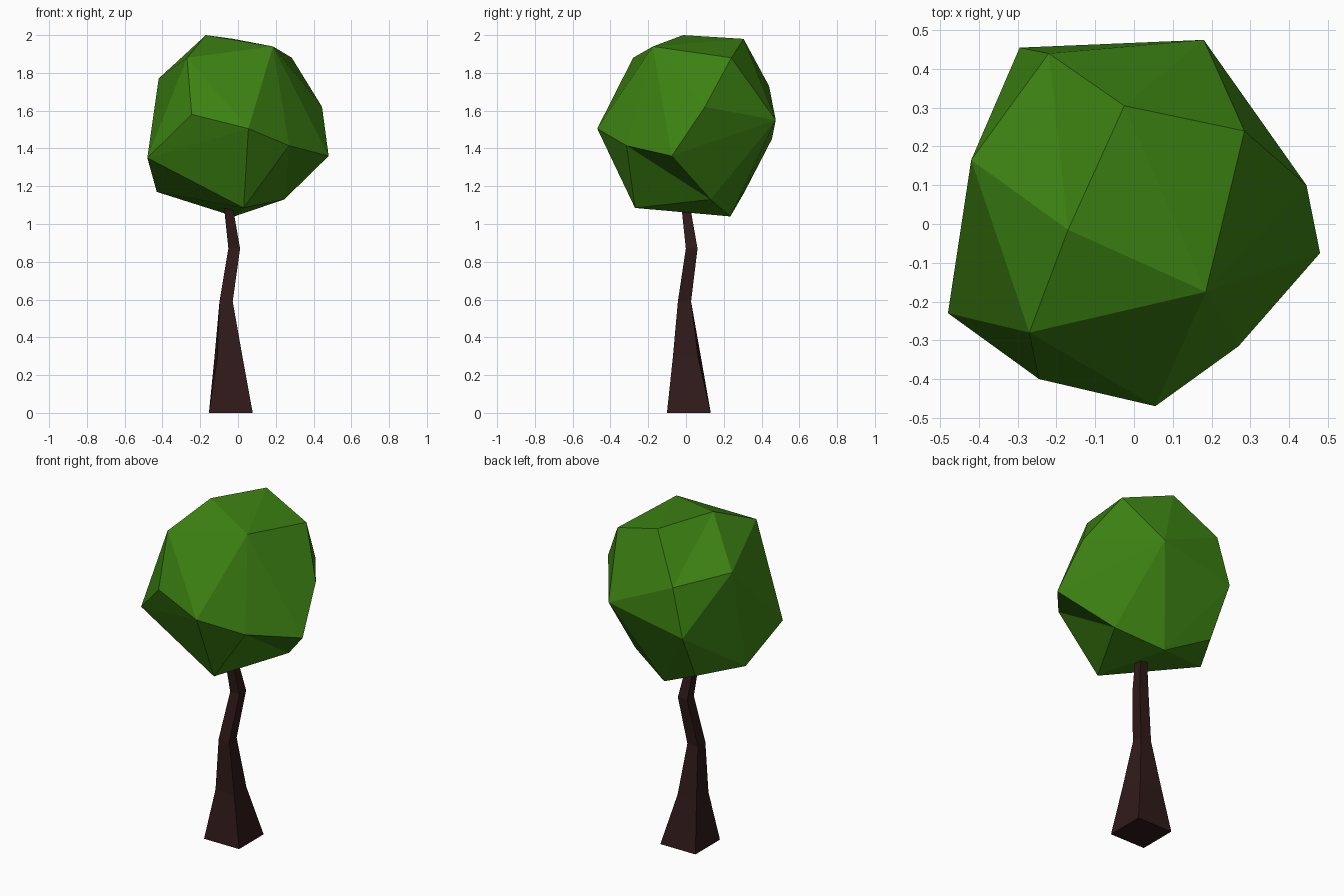
import bpy, bmesh

if "Cube" in bpy.data.objects:
    bpy.data.objects.remove(bpy.data.objects["Cube"])


def add_object(name, bm, color):
    bmesh.ops.recalc_face_normals(bm, faces=bm.faces[:])
    mesh = bpy.data.meshes.new(name)
    bm.to_mesh(mesh)
    bm.free()
    mat = bpy.data.materials.new(name + "_color")
    mat.diffuse_color = color
    mat.use_nodes = True
    mat.node_tree.nodes["Principled BSDF"].inputs["Base Color"].default_value = mat.diffuse_color
    mesh.materials.append(mat)
    obj = bpy.data.objects.new(name, mesh)
    bpy.context.collection.objects.link(obj)
    return obj


# Foliage: faceted boulder-like crown, wrapped around its corner points
corners = dict(
    A=(-.295, .455, 1.45), B=(.18, .475, 1.55), C=(.285, .24, 1.88), D=(.445, .10, 1.62),
    E=(.48, -.075, 1.36), F=(.27, -.315, 1.415), G=(.055, -.47, 1.505), H=(-.245, -.40, 1.58),
    I=(-.48, -.23, 1.35), J=(-.42, .165, 1.77), K=(-.22, .44, 1.73), L=(-.025, .305, 1.98),
    M=(-.17, -.015, 2.0), N=(.185, -.175, 1.94), O=(-.27, -.28, 1.88), P=(-.43, .05, 1.17),
    Q=(-.02, .235, 1.04), R=(-.28, .31, 1.17), S=(.03, -.27, 1.085), T=(.245, .13, 1.13))
bm = bmesh.new()
v = {k: bm.verts.new(p) for k, p in corners.items()}
bmesh.ops.convex_hull(bm, input=bm.verts[:])

# Two slightly dented facets: turn the ridge into a valley
for a, b in ("ES", "JL"):
    edge = bm.edges.get((v[a], v[b]))
    if edge and len(edge.link_faces) == 2:
        bmesh.ops.rotate_edges(bm, edges=[edge], use_ccw=False)
add_object("foliage", bm, (.045, .22, .006, 1))

# Trunk: crooked, tapering four-sided loft
# centre x, centre y, z, half width on one diagonal, half width on the other
rings = [(-.038, .015, 0, .116, .116),
         (-.05, .005, .29, .06, .075),
         (-.063, -.008, .59, .035, .035),
         (-.02, .03, .87, .031, .031),
         (-.048, .002, 1.07, .024, .024),
         (-.055, -.005, 1.15, .022, .022)]
bm = bmesh.new()
loops = [[bm.verts.new((x + sx * h, y + sy * h, z))
          for sx, sy, h in ((-1, -1, p), (1, -1, q), (1, 1, p), (-1, 1, q))]
         for x, y, z, p, q in rings]
for low, high in zip(loops, loops[1:]):
    for i in range(4):
        j = (i + 1) % 4
        bm.faces.new((low[i], low[j], high[j], high[i]))
bm.faces.new(loops[0][::-1])
bm.faces.new(loops[-1])
add_object("trunk", bm, (.03, .01, .01, 1))
